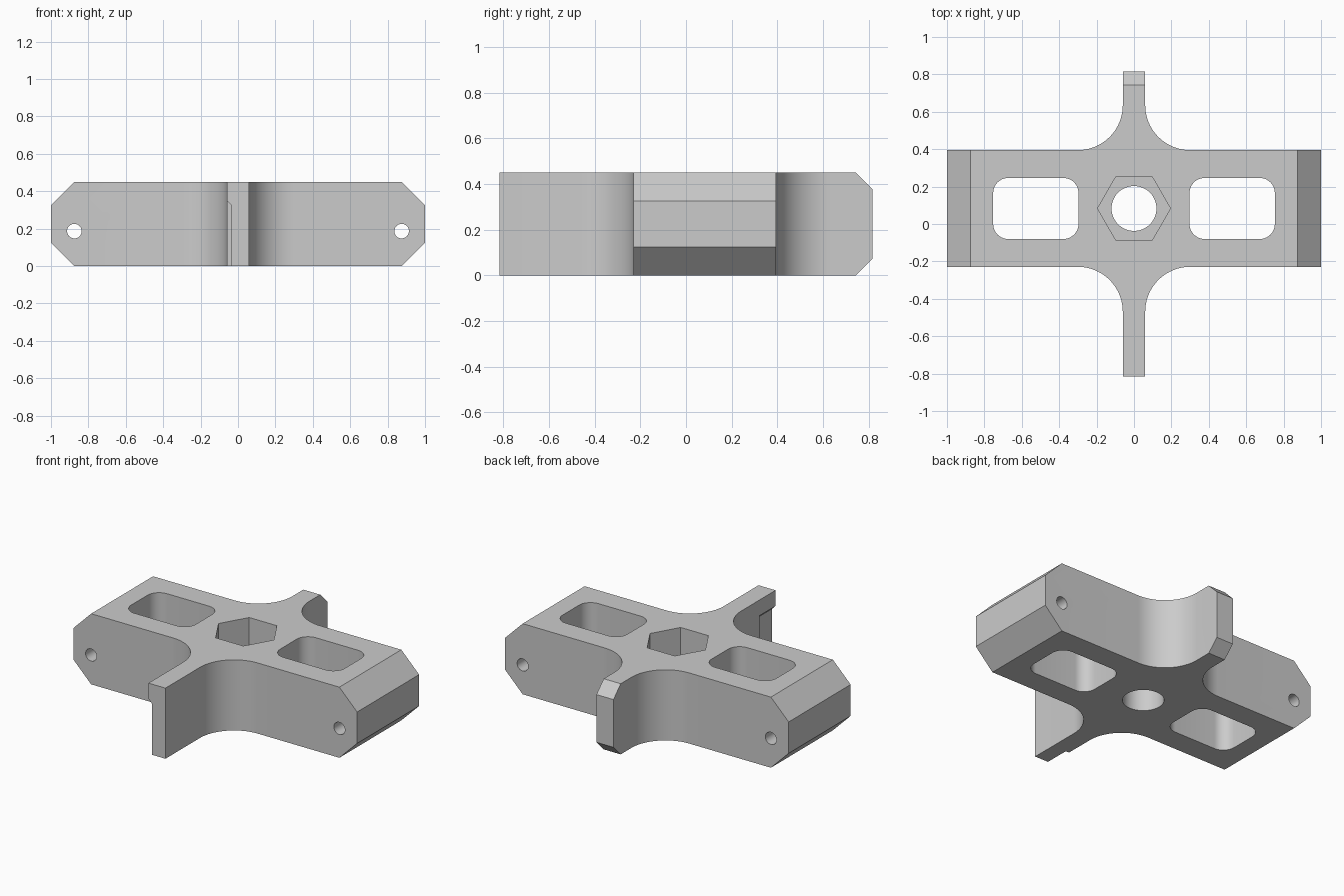
import bpy, bmesh, math
from mathutils import Vector

if "Cube" in bpy.data.objects:
    bpy.data.objects.remove(bpy.data.objects["Cube"])

HEIGHT = 0.45
MID_Y = 0.083          # centre line of the long bar
HALF_W = 0.312         # half width of the bar
TAB_X, TAB_Y = 0.06, 0.816
FILLET = 0.24

grey = bpy.data.materials.new("plain grey")
grey.use_nodes = True
colour = (0.6, 0.6, 0.6, 1)
grey.diffuse_color = colour
grey.node_tree.nodes["Principled BSDF"].inputs["Base Color"].default_value = colour


def arc(cx, cy, r, start, end, steps):
    """Points along a circular arc, angles in degrees."""
    return [(cx + r * math.cos(math.radians(start + (end - start) * i / steps)),
             cy + r * math.sin(math.radians(start + (end - start) * i / steps)))
            for i in range(steps + 1)]


def prism(points, low, high, along_y=False):
    """Extrude a flat outline along z, or along y when it lies in xz."""
    bm = bmesh.new()
    place = (lambda a, b: (a, low, b)) if along_y else (lambda a, b: (a, b, low))
    face = bm.faces.new([bm.verts.new(place(a, b)) for a, b in points])
    grown = bmesh.ops.extrude_face_region(bm, geom=[face])["geom"]
    step = Vector((0, high - low, 0) if along_y else (0, 0, high - low))
    bmesh.ops.translate(bm, vec=step,
                        verts=[v for v in grown if isinstance(v, bmesh.types.BMVert)])
    bmesh.ops.recalc_face_normals(bm, faces=bm.faces)
    return bm


def make_object(name, bm):
    mesh = bpy.data.meshes.new(name)
    bm.to_mesh(mesh)
    bm.free()
    mesh.materials.append(grey)
    obj = bpy.data.objects.new(name, mesh)
    bpy.context.collection.objects.link(obj)
    return obj


# Cross-shaped outline: long bar, two thin tabs, concave fillets between them
top, bottom = MID_Y + HALF_W, MID_Y - HALF_W
cx = TAB_X + FILLET
right_side = ([(TAB_X, -TAB_Y)]
              + arc(cx, bottom - FILLET, FILLET, 180, 90, 20)
              + [(1, bottom), (1, top)]
              + arc(cx, top + FILLET, FILLET, 270, 180, 20)
              + [(TAB_X, TAB_Y)])
outline = right_side + [(-x, y) for x, y in reversed(right_side)]
bm = prism(outline, 0, HEIGHT)

# Chamfer the bar ends and the back tab, above and below
chamfers = []
for up, z in ((1, HEIGHT), (-1, 0)):
    chamfers += [((side * 0.875, 0, z), (side, 0, up)) for side in (1, -1)]
    chamfers.append(((0, TAB_Y - 0.073, z), (0, 1, up)))
for point, normal in chamfers:
    cut = bmesh.ops.bisect_plane(bm, geom=bm.verts[:] + bm.edges[:] + bm.faces[:],
                                 plane_co=point, plane_no=normal, clear_outer=True)
    rim = [e for e in cut["geom_cut"] if isinstance(e, bmesh.types.BMEdge)]
    bmesh.ops.holes_fill(bm, edges=rim, sides=0)
bmesh.ops.recalc_face_normals(bm, faces=bm.faces)
body = make_object("bracket_body", bm)

cutters = []
# Rounded windows and cross pin holes on both sides
for side in (-1, 1):
    window = []
    for sx, sy, start in ((1, 1, 0), (-1, 1, 90), (-1, -1, 180), (1, -1, 270)):
        window += arc(side * 0.525 + sx * 0.148, MID_Y + sy * 0.083,
                      0.08, start, start + 90, 10)
    cutters.append(make_object("window_cutter", prism(window, -0.1, 0.6)))
    pin = arc(side * 0.875, 0.187, 0.039, 0, 360, 32)[:-1]
    cutters.append(make_object("pin_hole_cutter", prism(pin, -0.5, 0.6, True)))

# Central bore with a hexagonal nut pocket above
bore = arc(0, MID_Y, 0.12, 0, 360, 48)[:-1]
cutters.append(make_object("bore_cutter", prism(bore, -0.1, 0.6)))
pocket = arc(0, MID_Y, 0.195, 0, 360, 6)[:-1]
cutters.append(make_object("nut_pocket_cutter", prism(pocket, 0.18, 0.6)))

# Relief step on one side of the front tab tip
relief = [(-0.1, -0.1), (-0.036, -0.1), (-0.036, 0.326), (-0.1, 0.39)]
cutters.append(make_object("tab_relief_cutter", prism(relief, -0.95, -0.655, True)))

bpy.ops.object.select_all(action="DESELECT")
body.select_set(True)
bpy.context.view_layer.objects.active = body
for cutter in cutters:
    cutter.hide_render = True
    mod = body.modifiers.new(cutter.name, "BOOLEAN")
    mod.operation = "DIFFERENCE"
    mod.solver = "EXACT"
    mod.object = cutter
    bpy.ops.object.modifier_apply(modifier=mod.name)
    bpy.data.objects.remove(cutter)

bpy.ops.object.shade_smooth_by_angle(angle=math.radians(30))
